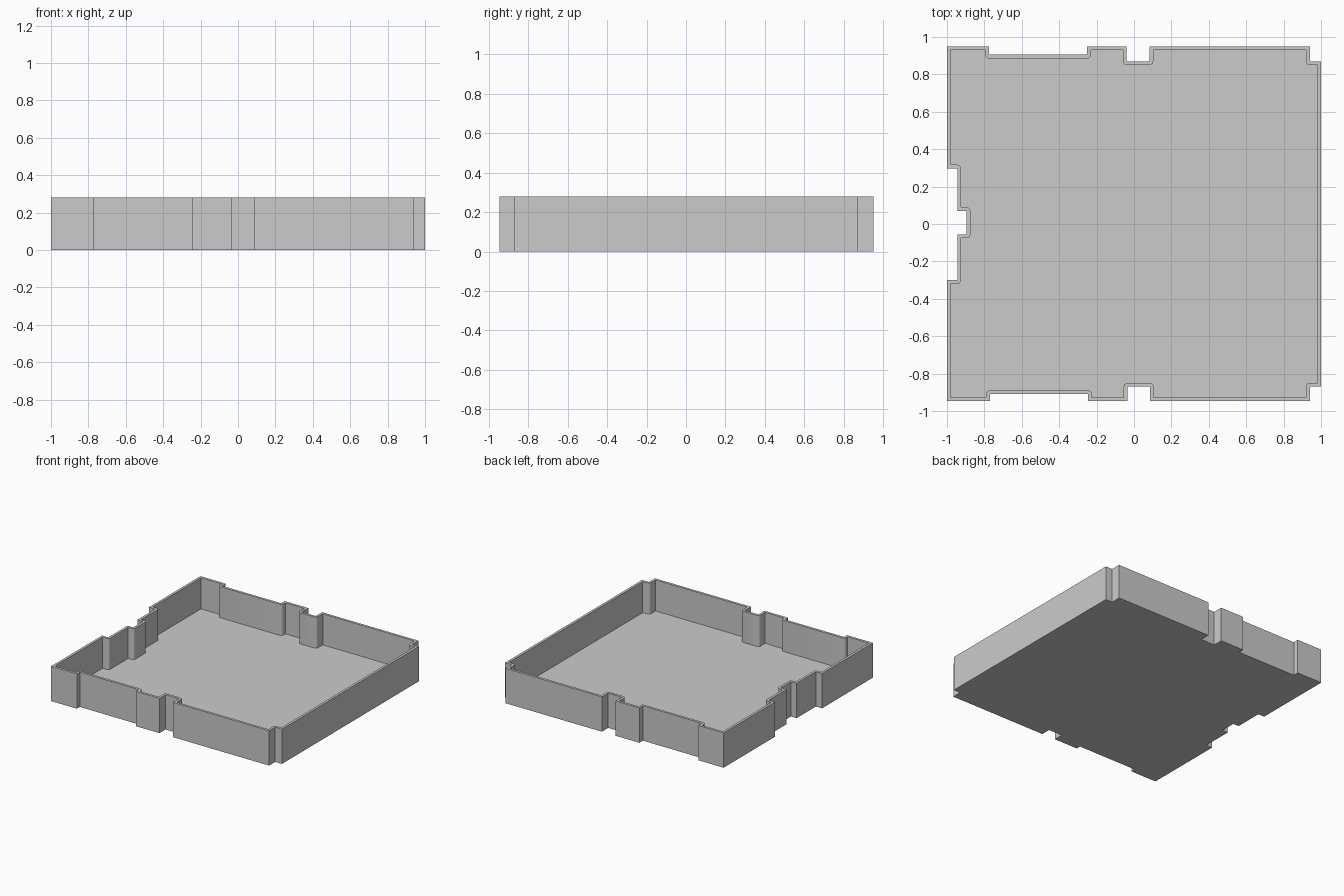
import bpy
import bmesh
from math import atan2, cos, sin, pi
from mathutils import Vector

HEIGHT = 0.28
FLOOR = 0.03
WALL = 0.02

cube = bpy.data.objects.get("Cube")
if cube:
    bpy.data.objects.remove(cube, do_unlink=True)

# Outer outline, counter-clockwise, with notches and shallow recesses
OUTLINE = [Vector(p) for p in (
    (-1, -.947), (-.77, -.947), (-.77, -.91), (-.245, -.91), (-.245, -.947),
    (-.035, -.947), (-.035, -.87), (.085, -.87), (.085, -.947), (.94, -.947),
    (.94, -.87), (1, -.87), (1, .87), (.94, .87), (.94, .95),
    (.083, .95), (.083, .87), (-.04, .87), (-.04, .95), (-.25, .95),
    (-.25, .905), (-.775, .905), (-.775, .95), (-1, .95),
    (-1, .297), (-.945, .297), (-.945, .07), (-.895, .07),
    (-.895, -.055), (-.945, -.055), (-.945, -.3), (-1, -.3))]


def inset_outline(points, dist, steps=4):
    """Offset inwards, rounding the corners that the wall wraps around."""
    result = []
    for i, p in enumerate(points):
        d0 = (p - points[i - 1]).normalized()
        d1 = (points[(i + 1) % len(points)] - p).normalized()
        n0, n1 = Vector((-d0.y, d0.x)), Vector((-d1.y, d1.x))
        if d0.cross(d1) > 0:
            result.append(p + (n0 + n1) * dist)
        else:
            start = atan2(n0.y, n0.x)
            for k in range(steps + 1):
                a = start - pi / 2 * k / steps
                result.append(p + Vector((cos(a), sin(a))) * dist)
    return result


def ring(bm, points, z):
    return [bm.verts.new((p.x, p.y, z)) for p in points]


def loop_edges(bm, verts):
    return [bm.edges.new((v, verts[i - 1])) for i, v in enumerate(verts)]


def bridge(bm, low, high):
    for i in range(len(low)):
        bm.faces.new((low[i - 1], low[i], high[i], high[i - 1]))


# Tray with floor and thin notched walls
inner = inset_outline(OUTLINE, WALL)
bm = bmesh.new()
outer_low, outer_high = ring(bm, OUTLINE, 0), ring(bm, OUTLINE, HEIGHT)
inner_low, inner_high = ring(bm, inner, FLOOR), ring(bm, inner, HEIGHT)
bridge(bm, outer_low, outer_high)
bridge(bm, inner_high, inner_low)
bm.faces.new(outer_low[::-1])
bm.faces.new(inner_low)
rim = []
for verts in (outer_high, inner_high):
    rim += [bm.edges.get((v, verts[i - 1])) for i, v in enumerate(verts)]
bmesh.ops.triangle_fill(bm, edges=rim, use_beauty=True, normal=(0, 0, 1))
bmesh.ops.recalc_face_normals(bm, faces=bm.faces[:])

mesh = bpy.data.meshes.new("tray")
bm.to_mesh(mesh)
bm.free()
tray = bpy.data.objects.new("tray", mesh)
bpy.context.collection.objects.link(tray)

# Plain grey material
grey = bpy.data.materials.new("light_grey")
grey.use_nodes = True
colour = (0.6, 0.6, 0.6, 1)
grey.diffuse_color = colour
grey.node_tree.nodes["Principled BSDF"].inputs["Base Color"].default_value = colour
mesh.materials.append(grey)

bpy.context.view_layer.objects.active = tray
tray.select_set(True)
bpy.ops.object.shade_smooth_by_angle()
